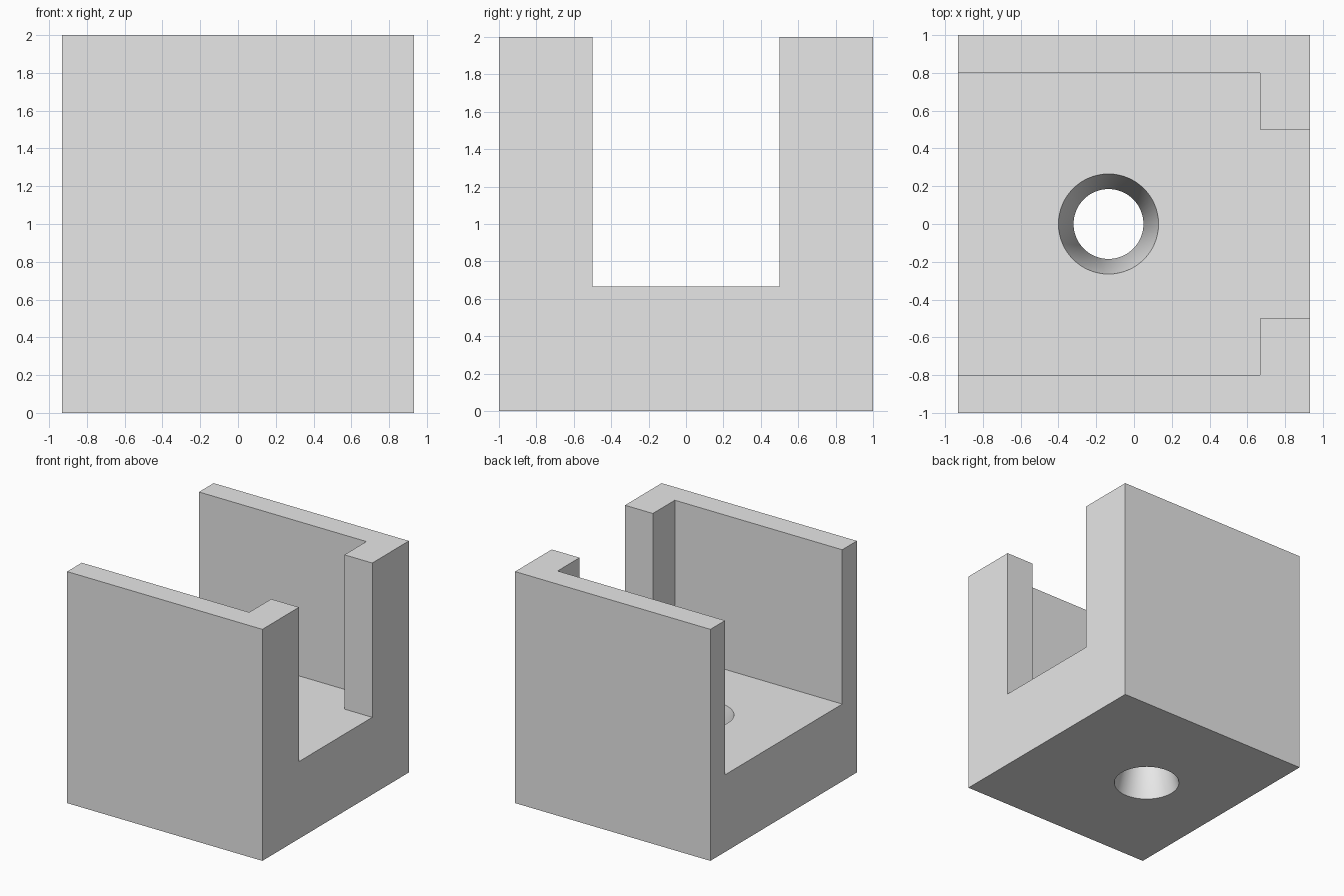
import bpy, bmesh, math

default = bpy.data.objects.get("Cube")
if default:
    bpy.data.objects.remove(default, do_unlink=True)

GREY = (0.8, 0.8, 0.8, 1.0)
mat = bpy.data.materials.new("plain grey")
mat.use_nodes = True
mat.diffuse_color = GREY
for node in mat.node_tree.nodes:
    if node.type == 'BSDF_PRINCIPLED':
        node.inputs["Base Color"].default_value = GREY

HALF_X, HALF_Y, HEIGHT = 0.933, 1.0, 2.0
FLOOR = 0.667          # top of the solid base
WALL_Y = 0.8           # inner face of the side walls
LIP_X, LIP_Y = 0.667, 0.5
HOLE_X, WAIST_R, RIM_R = -0.135, 0.185, 0.265


def make_object(name, bm):
    bmesh.ops.recalc_face_normals(bm, faces=bm.faces[:])
    mesh = bpy.data.meshes.new(name)
    bm.to_mesh(mesh)
    bm.free()
    mesh.materials.append(mat)
    obj = bpy.data.objects.new(name, mesh)
    bpy.context.collection.objects.link(obj)
    return obj


def prism(name, outline, z0, z1):
    """Extrude a plan outline upwards from z0 to z1."""
    bm = bmesh.new()
    face = bm.faces.new([bm.verts.new((x, y, z0)) for x, y in outline])
    top = bmesh.ops.extrude_face_region(bm, geom=[face])["geom"]
    verts = [v for v in top if isinstance(v, bmesh.types.BMVert)]
    bmesh.ops.translate(bm, verts=verts, vec=(0, 0, z1 - z0))
    return make_object(name, bm)


def hourglass(name, cx, levels, sides=64):
    """Closed solid through rings given as (z, radius)."""
    bm = bmesh.new()
    rings = []
    for z, r in levels:
        angles = [math.tau * i / sides for i in range(sides)]
        rings.append([bm.verts.new((cx + r * math.cos(a), r * math.sin(a), z))
                      for a in angles])
    for low, high in zip(rings, rings[1:]):
        for i in range(sides):
            j = (i + 1) % sides
            bm.faces.new((low[i], low[j], high[j], high[i]))
    bm.faces.new(rings[0])
    bm.faces.new(rings[-1])
    return make_object(name, bm)


def cut(target, cutter):
    mod = target.modifiers.new("cut", 'BOOLEAN')
    mod.operation = 'DIFFERENCE'
    mod.solver = 'EXACT'
    mod.object = cutter
    bpy.context.view_layer.objects.active = target
    bpy.ops.object.modifier_apply(modifier=mod.name)
    bpy.data.objects.remove(cutter, do_unlink=True)


# Solid block
body = prism("slotted_block",
             [(-HALF_X, -HALF_Y), (HALF_X, -HALF_Y),
              (HALF_X, HALF_Y), (-HALF_X, HALF_Y)], 0, HEIGHT)

# Wide channel that narrows between the two end lips
half = [(-2, WALL_Y), (LIP_X, WALL_Y), (LIP_X, LIP_Y), (2, LIP_Y)]
outline = half + [(x, -y) for x, y in reversed(half)]
cut(body, prism("channel_cutter", outline, FLOOR, HEIGHT + 1))

# Hole through the base, flared towards both ends
middle, reach = FLOOR / 2, 0.4
flare = WAIST_R + (RIM_R - WAIST_R) * reach / middle
cut(body, hourglass("hole_cutter", HOLE_X,
                    [(middle - reach, flare), (middle, WAIST_R),
                     (middle + reach, flare)]))

# Smooth hole wall, crisp block edges
bpy.ops.object.select_all(action='DESELECT')
body.select_set(True)
bpy.context.view_layer.objects.active = body
bpy.ops.object.shade_smooth_by_angle(angle=math.radians(30))
